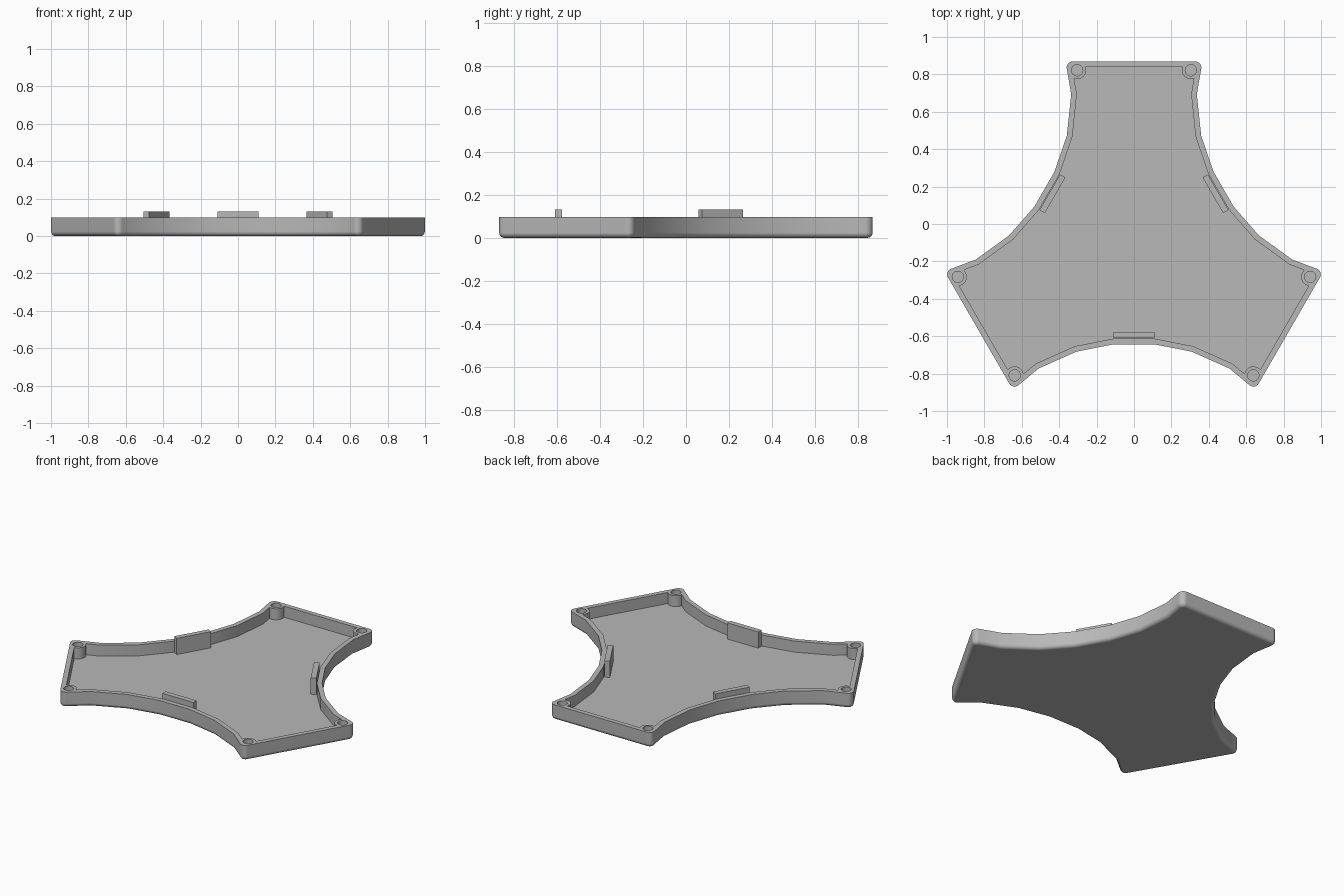
import bpy, bmesh, math
from mathutils import Vector, Matrix

cube = bpy.data.objects.get("Cube")
if cube:
    bpy.data.objects.remove(cube, do_unlink=True)

CENTRE = Vector((0.0, -0.09))   # centre of the three-fold symmetry
HEIGHT, FLOOR, WALL, FILLET = 0.098, 0.027, 0.03, 0.024

grey = bpy.data.materials.new("grey plastic")
grey.use_nodes = True
grey.diffuse_color = (0.48, 0.48, 0.48, 1)
grey.node_tree.nodes["Principled BSDF"].inputs["Base Color"].default_value = (0.48, 0.48, 0.48, 1)


def turned(p, k):
    """Point of the back arm turned clockwise onto arm k."""
    a = -k * math.tau / 3
    return Vector((p[0] * math.cos(a) - p[1] * math.sin(a),
                   p[0] * math.sin(a) + p[1] * math.cos(a))) + CENTRE


def outline():
    """Full clockwise outline: three arms with rounded corners."""
    half = []
    for i in range(7):
        a = math.radians(90 - i * 98 / 6)
        half.append((0.328 + 0.032 * math.cos(a), 0.927 + 0.032 * math.sin(a)))
    half += [(0.336, 0.783), (0.359, 0.563), (0.425, 0.370)]
    arm = [(-x, y) for x, y in reversed(half)] + half
    return [turned(p, k) for k in range(3) for p in arm]


def inset(pts, d):
    """Move a clockwise outline inwards by d with mitred corners."""
    res = []
    for i, p in enumerate(pts):
        e1 = (p - pts[i - 1]).normalized()
        e2 = (pts[(i + 1) % len(pts)] - p).normalized()
        n1, n2 = Vector((e1.y, -e1.x)), Vector((e2.y, -e2.x))
        res.append(p + (n1 + n2) * d / (1 + n1.dot(n2)))
    return res


def make_object(name, bm):
    bmesh.ops.recalc_face_normals(bm, faces=bm.faces)
    me = bpy.data.meshes.new(name)
    bm.to_mesh(me)
    bm.free()
    me.materials.append(grey)
    ob = bpy.data.objects.new(name, me)
    bpy.context.collection.objects.link(ob)
    return ob


def loft(name, rings):
    """Closed solid through a list of (outline, z) rings."""
    bm = bmesh.new()
    loops = [[bm.verts.new((p.x, p.y, z)) for p in pts] for pts, z in rings]
    for a, b in zip(loops, loops[1:]):
        for i in range(len(a)):
            bm.faces.new((a[i - 1], a[i], b[i], b[i - 1]))
    bm.faces.new(loops[0])
    bm.faces.new(loops[-1])
    return make_object(name, bm)


def cylinders(name, radius, z0, z1):
    """One cylinder at each of the six screw positions."""
    bm = bmesh.new()
    for k in range(3):
        for s in (-1, 1):
            p = turned((s * 0.304, 0.912), k)
            bmesh.ops.create_cone(bm, cap_ends=True, segments=32, radius1=radius, radius2=radius,
                                  depth=z1 - z0,
                                  matrix=Matrix.Translation((p.x, p.y, (z0 + z1) / 2)))
    return make_object(name, bm)


def activate(ob):
    bpy.ops.object.select_all(action='DESELECT')
    ob.select_set(True)
    bpy.context.view_layer.objects.active = ob


def subtract(ob, cutter):
    cutter.hide_render = True
    mod = ob.modifiers.new("cut", 'BOOLEAN')
    mod.operation, mod.solver, mod.object = 'DIFFERENCE', 'EXACT', cutter
    activate(ob)
    bpy.ops.object.modifier_apply(modifier=mod.name)
    bpy.data.objects.remove(cutter, do_unlink=True)


# Tray body with a rounded lower edge
edge = outline()
rings = []
for i in range(6):
    a = math.radians(90 * i / 5)
    rings.append((inset(edge, FILLET * (1 - math.sin(a))), FILLET * (1 - math.cos(a))))
tray = loft("tray", rings + [(edge, HEIGHT)])

# Hollow the tray, leaving a screw post in each corner, then bore the posts
inner = inset(edge, WALL)
cavity = loft("cavity_cutter", [(inner, FLOOR), (inner, 0.2)])
subtract(cavity, cylinders("post_cutter", 0.048, -0.1, 0.3))
subtract(tray, cavity)
subtract(tray, cylinders("hole_cutter", 0.03, FLOOR, 0.2))
activate(tray)
bpy.ops.object.shade_smooth_by_angle(angle=math.radians(30))
weighted = tray.modifiers.new("even_shading", 'WEIGHTED_NORMAL')
weighted.keep_sharp = True

# Locating tabs standing against the middle of each curved wall
for k, name in enumerate(("front_tab", "left_tab", "right_tab")):
    k = (0, 2, 1)[k]
    foot = [turned(p, k) for p in ((-0.11, -0.52), (-0.11, -0.487), (0.11, -0.487), (0.11, -0.52))]
    loft(name, [(foot, FLOOR - 0.005), (foot, 0.131)])
